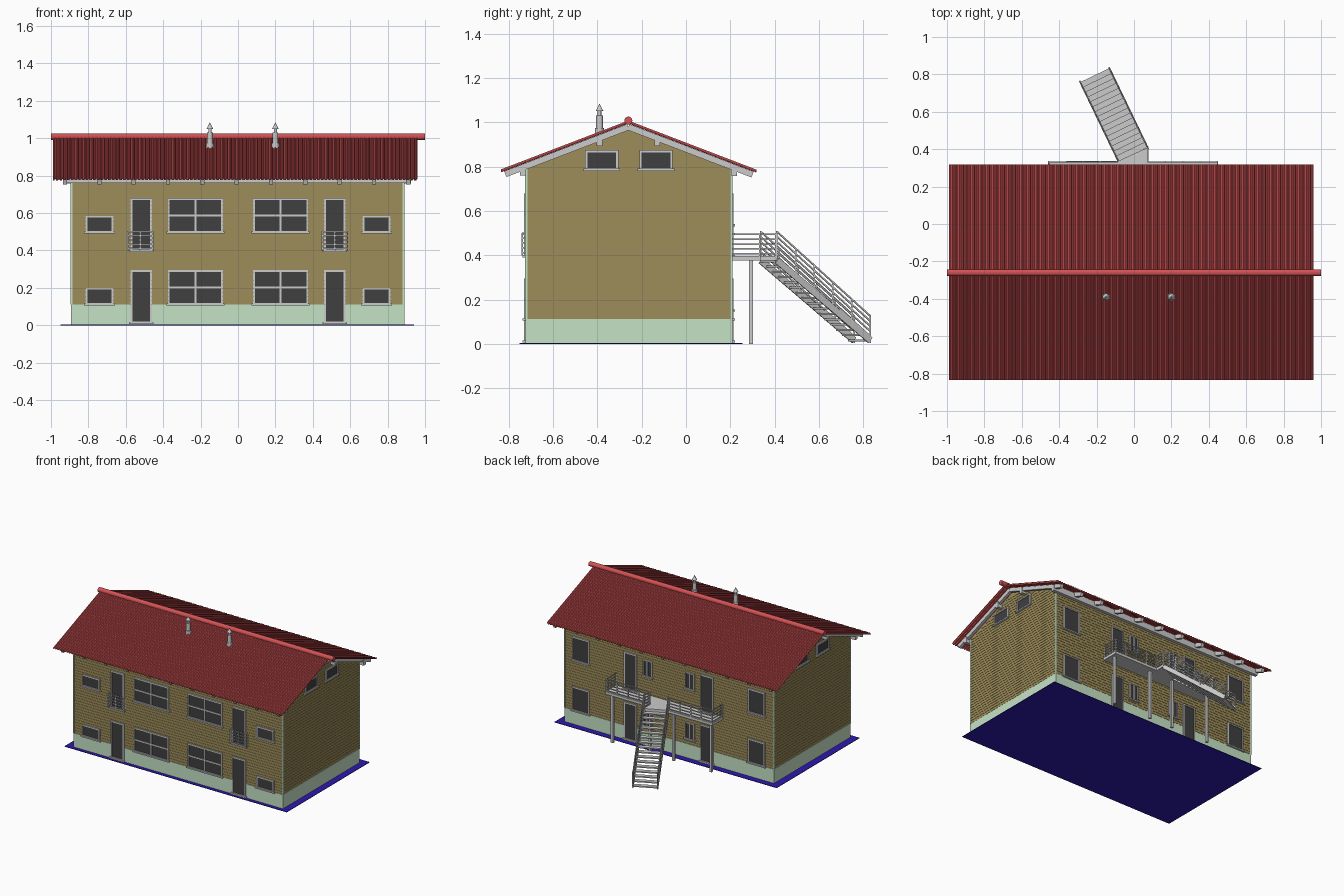
import bpy, bmesh, math
from mathutils import Vector, Matrix

if "Cube" in bpy.data.objects:
    bpy.data.objects.remove(bpy.data.objects["Cube"])

X0, X1, Y0, Y1 = -0.89, 0.885, -0.72, 0.205      # wall outline
RIDGE_Y, RIDGE_Z, SLOPE = -0.26, 1.0, 0.383


def roof_z(y):
    return RIDGE_Z - SLOPE * abs(y - RIDGE_Y)


def material(name, rgb):
    m = bpy.data.materials.new(name)
    m.diffuse_color = (*rgb, 1)
    m.use_nodes = True
    m.node_tree.nodes["Principled BSDF"].inputs["Base Color"].default_value = m.diffuse_color
    return m


BRICK = material("brick", (0.34, 0.265, 0.10))
PALE = material("pale_green", (0.56, 0.76, 0.56))
RED = material("roof_red", (0.66, 0.085, 0.09))
BLUE = material("ground_blue", (0.025, 0.01, 0.42))
GLASS = material("dark_glass", (0.05, 0.05, 0.053))


def finish(name, bm, mat=None):
    me = bpy.data.meshes.new(name)
    bm.to_mesh(me)
    bm.free()
    ob = bpy.data.objects.new(name, me)
    bpy.context.collection.objects.link(ob)
    if mat:
        me.materials.append(mat)
    return ob


def boxes(name, items, mat=None):
    """items: (x0, x1, y0, y1, z0, z1)"""
    bm = bmesh.new()
    for a, b, c, d, e, f in items:
        m = Matrix.Translation(((a + b) / 2, (c + d) / 2, (e + f) / 2)) @ Matrix.Diagonal((b - a, d - c, f - e, 1))
        bmesh.ops.create_cube(bm, size=1, matrix=m)
    return finish(name, bm, mat)


def beams(name, items, mat=None):
    """items: (start, end, width, height)"""
    bm = bmesh.new()
    for p, q, w, h in items:
        p, q = Vector(p), Vector(q)
        d = (q - p).normalized()
        side = d.cross(Vector((0, 0, 1)))
        side = side.normalized() if side.length > 1e-4 else Vector((1, 0, 0))
        rot = Matrix((side, d, side.cross(d))).transposed().to_4x4()
        m = Matrix.Translation((p + q) / 2) @ rot @ Matrix.Diagonal((w, (q - p).length, h, 1))
        bmesh.ops.create_cube(bm, size=1, matrix=m)
    return finish(name, bm, mat)


def prism(name, pts, offset, mat=None):
    bm = bmesh.new()
    f = bm.faces.new([bm.verts.new(p) for p in pts])
    r = bmesh.ops.extrude_face_region(bm, geom=[f])
    bmesh.ops.translate(bm, vec=offset, verts=[v for v in r["geom"] if isinstance(v, bmesh.types.BMVert)])
    bmesh.ops.recalc_face_normals(bm, faces=bm.faces)
    return finish(name, bm, mat)


# ground plate, plinth, walls with gables
boxes("ground_plate", [(-0.95, 0.94, -0.75, 0.255, 0, 0.004)], BLUE)
boxes("plinth", [(X0 - .004, X1 + .004, Y0 - .004, Y1 + .004, 0.002, 0.112)], PALE)
wall_profile = [(Y0, 0.1), (Y1, 0.1), (Y1, roof_z(Y1) - .02), (RIDGE_Y, RIDGE_Z - .02), (Y0, roof_z(Y0) - .02)]
prism("walls", [(X0, y, z) for y, z in wall_profile], (X1 - X0, 0, 0), BRICK)

# slightly raised brick courses, shortened inside the gables
courses = []
z = 0.115
while z < 0.955:
    half = min((RIDGE_Z - .02 - (z + .018)) / SLOPE, 9)
    ya, yb = max(Y0 - .002, RIDGE_Y - half), min(Y1 + .002, RIDGE_Y + half)
    courses.append((X0 - .002, X1 + .002, ya, yb, z, z + .0185))
    z += 0.021
boxes("brick_courses", courses, BRICK)
boxes("corner_trim", [(x - .005, x + .005, y - .005, y + .005, 0.11, 0.79) for x in (X0, X1) for y in (Y0, Y1)], PALE)

# windows and doors: frames, dark panes, sills
frames, panes = [], []


def on_wall(side, u0, u1, d0, d1, z0, z1):
    if side == "front":
        return (u0, u1, Y0 - d1, Y0 - d0, z0, z1)
    if side == "back":
        return (u0, u1, Y1 + d0, Y1 + d1, z0, z1)
    if side == "right":
        return (X1 + d0, X1 + d1, u0, u1, z0, z1)
    return (X0 - d1, X0 - d0, u0, u1, z0, z1)


def opening(side, u0, u1, z0, z1, cols=1, rows=1, sill=True, t=.01):
    def add(a, b, c, d, depth=.01):
        frames.append(on_wall(side, a, b, -.005, depth, c, d))
    panes.append(on_wall(side, u0 + .002, u1 - .002, -.005, .005, z0 + .002, z1 - .002))
    add(u0, u0 + t, z0, z1)
    add(u1 - t, u1, z0, z1)
    add(u0, u1, z1 - t, z1)
    add(u0, u1, z0, z0 + t)
    for i in range(1, cols):
        u = u0 + (u1 - u0) * i / cols
        add(u - t / 2, u + t / 2, z0, z1)
    for i in range(1, rows):
        v = z0 + (z1 - z0) * i / rows
        add(u0, u1, v - t / 2, v + t / 2)
    if sill:
        add(u0 - .008, u1 + .008, z0 - .004, z0 + .006, .017)


def pair(side, u0, u1, *args, **kw):
    opening(side, u0, u1, *args, **kw)
    opening(side, -u1, -u0, *args, **kw)


for base in (0, 0.385):
    pair("front", 0.08, 0.375, base + .11, base + .295, 2, 2)
    pair("front", 0.46, 0.575, base + .01, base + .295)
    pair("front", 0.665, 0.815, base + .11, base + .2)
    pair("back", 0.675, 0.82, base + .11, base + .295)
    pair("back", 0.27, 0.38, base + .01, base + .295)
    pair("back", 0.14, 0.22, base + .15, base + .28, 2, 1, t=.008)
for side in ("left", "right"):
    opening(side, -0.455, -0.305, 0.785, 0.875)
    opening(side, -0.21, -0.06, 0.785, 0.875)
boxes("window_and_door_frames", frames)
boxes("window_panes", panes, GLASS)

# corrugated roof sheet over both slopes
bm = bmesh.new()
waves, rx0, rx1 = 98, -0.99, 0.965
cols = []
for i in range(waves):
    for k, up in ((0, 0), (.3, 0), (.5, 1), (.8, 1)):
        x = rx0 + (rx1 - rx0) * (i + k) / waves
        cols.append([bm.verts.new((x, y, roof_z(y) + .008 * up)) for y in (-0.835, RIDGE_Y, 0.318)])
for a, b in zip(cols, cols[1:]):
    for j in (0, 1):
        bm.faces.new((a[j], b[j], b[j + 1], a[j + 1]))
roof = finish("corrugated_roof", bm, RED)
mod = roof.modifiers.new("thickness", "SOLIDIFY")
mod.thickness = 0.005

# round ridge cap
bm = bmesh.new()
bmesh.ops.create_cone(bm, cap_ends=True, segments=16, radius1=.018, radius2=.018, depth=2,
                      matrix=Matrix.Translation((0, RIDGE_Y, 1.008)) @ Matrix.Rotation(math.pi / 2, 4, "Y"))
finish("ridge_cap", bm, RED)

# roof timbers: rafters, purlins
rafters = []
for i in range(11):
    x = -0.925 + 1.835 * i / 10
    for y in (-0.815, 0.3):
        rafters.append(((x, y, roof_z(y) - .021), (x, RIDGE_Y, RIDGE_Z - .021), .022, .028))
beams("rafters", rafters)
boxes("purlins", [(-0.935, 0.925, y - .013, y + .013, roof_z(y) - .058, roof_z(y) - .012)
                  for y in (-0.735, -0.39, -0.13, 0.218)])

# roof vents with conical caps
bm = bmesh.new()
for x in (-0.15, 0.2):
    for r1, r2, za, zb in ((.021, .021, .945, .975), (.015, .015, .97, 1.03),
                           (.008, .008, 1.03, 1.055), (.018, 0, 1.05, 1.085)):
        bmesh.ops.create_cone(bm, cap_ends=True, segments=16, radius1=r1, radius2=r2, depth=zb - za,
                              matrix=Matrix.Translation((x, -0.39, (za + zb) / 2)))
finish("roof_vents", bm)


# railings: horizontal bars plus posts between two points
def railing(p, q, n_posts, height=.1, n_bars=5, start=.012):
    p, q, up = Vector(p), Vector(q), Vector((0, 0, 1))
    out = []
    for i in range(n_bars):
        h = up * (start + (height - start) * i / (n_bars - 1))
        out.append((p + h, q + h, .005, .007))
    for i in range(n_posts):
        a = p.lerp(q, i / (n_posts - 1))
        out.append((a, a + up * (height + .002), .007, .007))
    return out


bars = []
for a, b in ((-0.59, -0.455), (0.45, 0.585)):
    bars += railing((a, -0.738, .4), (b, -0.738, .4), 3)
    for x in (a, b):
        bars += railing((x, Y0, .4), (x, -0.738, .4), 2)
beams("front_balcony_rails", bars)

# rear walkway with landing nose and posts
deck = [(-.46, Y1), (.45, Y1), (.45, .335), (.075, .335), (.075, .41), (-.085, .337), (-.46, .335)]
prism("rear_walkway", [(x, y, .378) for x, y in deck], (0, 0, .02))
beams("walkway_posts", [((x, .293, 0), (x, .293, .38), .018, .018) for x in (-.42, -.1, .1, .42)])
bars = []
for a, b in (((-.455, Y1), (-.455, .332)), ((.445, Y1), (.445, .332)), ((-.455, .332), (-.09, .332)),
             ((.445, .332), (.075, .332)), ((.075, .332), (.075, .405))):
    bars += railing((*a, .395), (*b, .395), max(2, round((Vector(a) - Vector(b)).length / .09) + 1))
beams("walkway_rails", bars)

# angled outdoor stair: stringers, treads, sloped rails
top_l, top_r = Vector((-.085, .337, .385)), Vector((.073, .41, .385))
run = Vector((-.203, .421, -.38))
drop = Vector((0, 0, -.008))
beams("stair_stringers", [(p + drop, p + run + Vector((0, 0, .012)), .008, .03) for p in (top_l, top_r)])
steps = 16
step_dir = Vector((run.x, run.y, 0)) / steps
treads = []
for i in range(steps):
    c = (top_l + top_r) / 2 + run * ((i + .5) / steps)
    treads.append((c - step_dir * .55, c + step_dir * .55, .172, .009))
beams("stair_treads", treads)
bars = []
for p in (top_l, top_r):
    bars += railing(p, p + run, 6, .122, 5, .03)
beams("stair_rails", bars)
